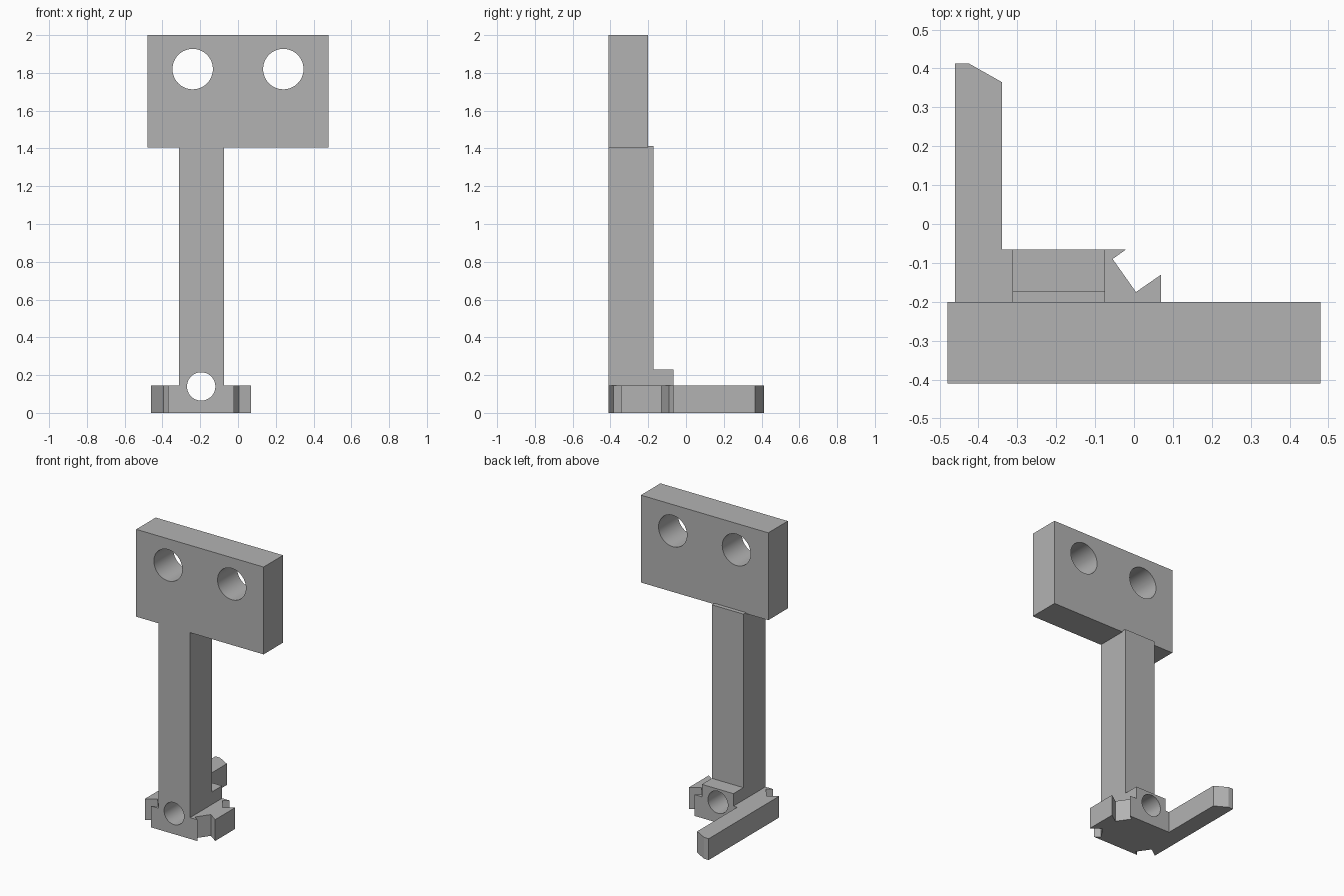
import bpy
import bmesh
import math

cube = bpy.data.objects.get("Cube")
if cube:
    bpy.data.objects.remove(cube, do_unlink=True)

grey = bpy.data.materials.new("plain_grey")
grey.use_nodes = True
GREY = (0.45, 0.45, 0.45, 1)
grey.diffuse_color = GREY
grey.node_tree.nodes["Principled BSDF"].inputs["Base Color"].default_value = GREY

FRONT = -0.41


def prism(name, outline, z0, z1):
    """Extrude a flat outline upward from z0 to z1."""
    bm = bmesh.new()
    face = bm.faces.new([bm.verts.new((x, y, z0)) for x, y in outline])
    top = bmesh.ops.extrude_face_region(bm, geom=[face])["geom"]
    verts = [v for v in top if isinstance(v, bmesh.types.BMVert)]
    bmesh.ops.translate(bm, verts=verts, vec=(0, 0, z1 - z0))
    bmesh.ops.recalc_face_normals(bm, faces=bm.faces)
    mesh = bpy.data.meshes.new(name)
    bm.to_mesh(mesh)
    bm.free()
    mesh.materials.append(grey)
    obj = bpy.data.objects.new(name, mesh)
    bpy.context.collection.objects.link(obj)
    return obj


def box(name, x0, x1, y1, z0, z1):
    """Box whose front lies flush with the bracket front."""
    return prism(name, [(x0, FRONT), (x1, FRONT), (x1, y1), (x0, y1)], z0, z1)


def apply_boolean(obj, other, operation):
    mod = obj.modifiers.new(operation.lower(), "BOOLEAN")
    mod.operation = operation
    mod.solver = "EXACT"
    mod.object = other
    bpy.context.view_layer.objects.active = obj
    bpy.ops.object.modifier_apply(modifier=mod.name)
    bpy.data.objects.remove(other, do_unlink=True)


def drill(obj, x, z, radius):
    """Round hole running front to back."""
    bpy.ops.mesh.primitive_cylinder_add(
        vertices=64, radius=radius, depth=2, location=(x, 0, z),
        rotation=(math.pi / 2, 0, 0))
    cutter = bpy.context.object
    cutter.hide_render = True
    cutter.data.materials.append(grey)
    apply_boolean(obj, cutter, "DIFFERENCE")


# Foot: notched clip outline, mirrored about its centre, with a rear arm
CX, CY = -0.195, -0.2375
notch = [(0.175, 0.1725), (0.14, 0.1475), (0.20, 0.0625), (0.265, 0.1075)]
back_right = [(CX + x, CY + y) for x, y in notch]
front_right = [(CX + x, CY - y) for x, y in reversed(notch)]
front_left = [(CX - x, CY - y) for x, y in notch]
arm = [(-0.46, 0.413), (-0.425, 0.413), (-0.34, 0.365), (-0.34, -0.065)]
foot = prism("clip_foot", back_right + front_right + front_left + arm, 0, 0.145)

# Raised block around the foot hole, fused with the post and foot
post = box("post", -0.312, -0.074, -0.172, 0.08, 1.412)
block = box("hole_block", -0.312, -0.074, -0.065, 0.08, 0.23)
apply_boolean(foot, block, "UNION")
apply_boolean(foot, post, "UNION")
foot.name = "foot_and_post"
drill(foot, CX, 0.14, 0.075)

# Mounting plate with two bolt holes
plate = box("mounting_plate", -0.48, 0.48, -0.20, 1.405, 2.0)
for side in (-1, 1):
    drill(plate, side * 0.24, 1.82, 0.107)

# Smooth hole walls, crisp edges
for obj in (foot, plate):
    bpy.ops.object.select_all(action="DESELECT")
    obj.select_set(True)
    bpy.context.view_layer.objects.active = obj
    bpy.ops.object.shade_smooth_by_angle(angle=math.radians(20))
